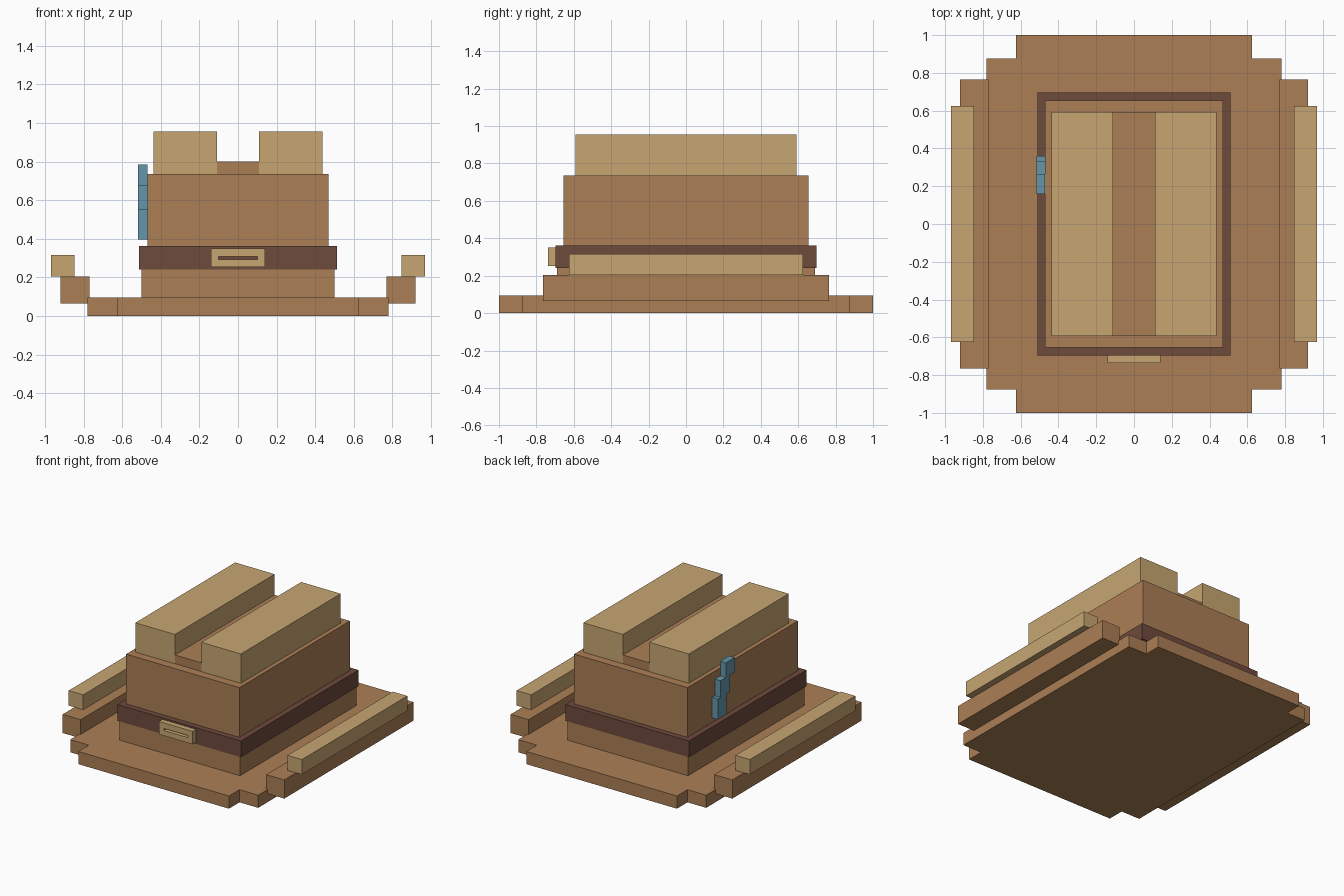
import bpy
import bmesh

cube = bpy.data.objects.get("Cube")
if cube:
    bpy.data.objects.remove(cube, do_unlink=True)


def material(name, rgb):
    m = bpy.data.materials.new(name)
    m.use_nodes = True
    m.diffuse_color = (*rgb, 1)
    m.node_tree.nodes["Principled BSDF"].inputs["Base Color"].default_value = (*rgb, 1)
    return m


BROWN = material("leather brown", (0.413, 0.212, 0.092))
TAN = material("light tan", (0.571, 0.381, 0.168))
DARK = material("dark brown", (0.156, 0.069, 0.045))
BLUE = material("feather blue", (0.127, 0.305, 0.402))


def finish(name, bm, mat):
    bmesh.ops.recalc_face_normals(bm, faces=bm.faces)
    mesh = bpy.data.meshes.new(name)
    bm.to_mesh(mesh)
    bm.free()
    mesh.materials.append(mat)
    ob = bpy.data.objects.new(name, mesh)
    bpy.context.scene.collection.objects.link(ob)
    return ob


def box(name, x, y, z, mat):
    """Box from (low, high) ranges on each axis."""
    bm = bmesh.new()
    bmesh.ops.create_cube(bm, size=1)
    for v in bm.verts:
        v.co = [r[0] if c < 0 else r[1] for c, r in zip(v.co, (x, y, z))]
    return finish(name, bm, mat)


def centred(name, hx, hy, z, mat):
    return box(name, (-hx, hx), (-hy, hy), z, mat)


def prism(name, outline, offset, mat):
    """Extrude a closed outline by an offset vector."""
    bm = bmesh.new()
    face = bm.faces.new([bm.verts.new(p) for p in outline])
    new = bmesh.ops.extrude_face_region(bm, geom=[face])["geom"]
    bmesh.ops.translate(bm, vec=offset,
                        verts=[g for g in new if isinstance(g, bmesh.types.BMVert)])
    return finish(name, bm, mat)


# Brim with notched corners
quarter = [(0.78, 0.875), (0.625, 0.875), (0.625, 1.0)]
brim = []
for sx, sy in ((1, 1), (-1, 1), (-1, -1), (1, -1)):
    corner = [(sx * x, sy * y, 0) for x, y in quarter]
    brim += corner if sx * sy > 0 else corner[::-1]
prism("brim", brim, (0, 0, 0.095), BROWN)

# Crown and band
centred("crown_base", 0.5, 0.69, (0.095, 0.24), BROWN)
centred("hat_band", 0.512, 0.697, (0.24, 0.362), DARK)
centred("crown", 0.47, 0.655, (0.362, 0.735), BROWN)
centred("crown_crease", 0.11, 0.59, (0.735, 0.8), BROWN)

# Upturned brim sides and crown ridges
for side, s in (("left", 1), ("right", -1)):
    def span(a, b):
        return tuple(sorted((s * a, s * b)))
    box(side + "_brim_curl", span(0.77, 0.92), (-0.765, 0.765), (0.065, 0.205), BROWN)
    box(side + "_brim_edge", span(0.848, 0.968), (-0.625, 0.625), (0.205, 0.317), TAN)
    box(side + "_crown_ridge", span(0.11, 0.438), (-0.592, 0.592), (0.735, 0.955), TAN)

# Buckle: a flat frame around a slot
bm = bmesh.new()
rings = []
for y in (-0.737, -0.697):
    for hx, low, high in ((0.14, 0.253, 0.35), (0.1, 0.292, 0.308)):
        rings.append([bm.verts.new((x, y, z)) for x, z in
                      ((-hx, low), (hx, low), (hx, high), (-hx, high))])
for a, b in ((0, 1), (2, 3), (0, 2), (1, 3)):
    for i in range(4):
        j = (i + 1) % 4
        bm.faces.new((rings[a][i], rings[a][j], rings[b][j], rings[b][i]))
finish("buckle", bm, TAN)

# Stepped feather on the right of the crown
steps = [(0.26, 0.36, 0.395, 0.55), (0.215, 0.33, 0.55, 0.675), (0.16, 0.265, 0.675, 0.785)]
front = [(-0.517, y, z) for y, _, lo, hi in steps for z in (lo, hi)]
back = [(-0.517, y, z) for _, y, lo, hi in steps for z in (lo, hi)]
prism("feather", front + back[::-1], (0.047, 0, 0), BLUE)
